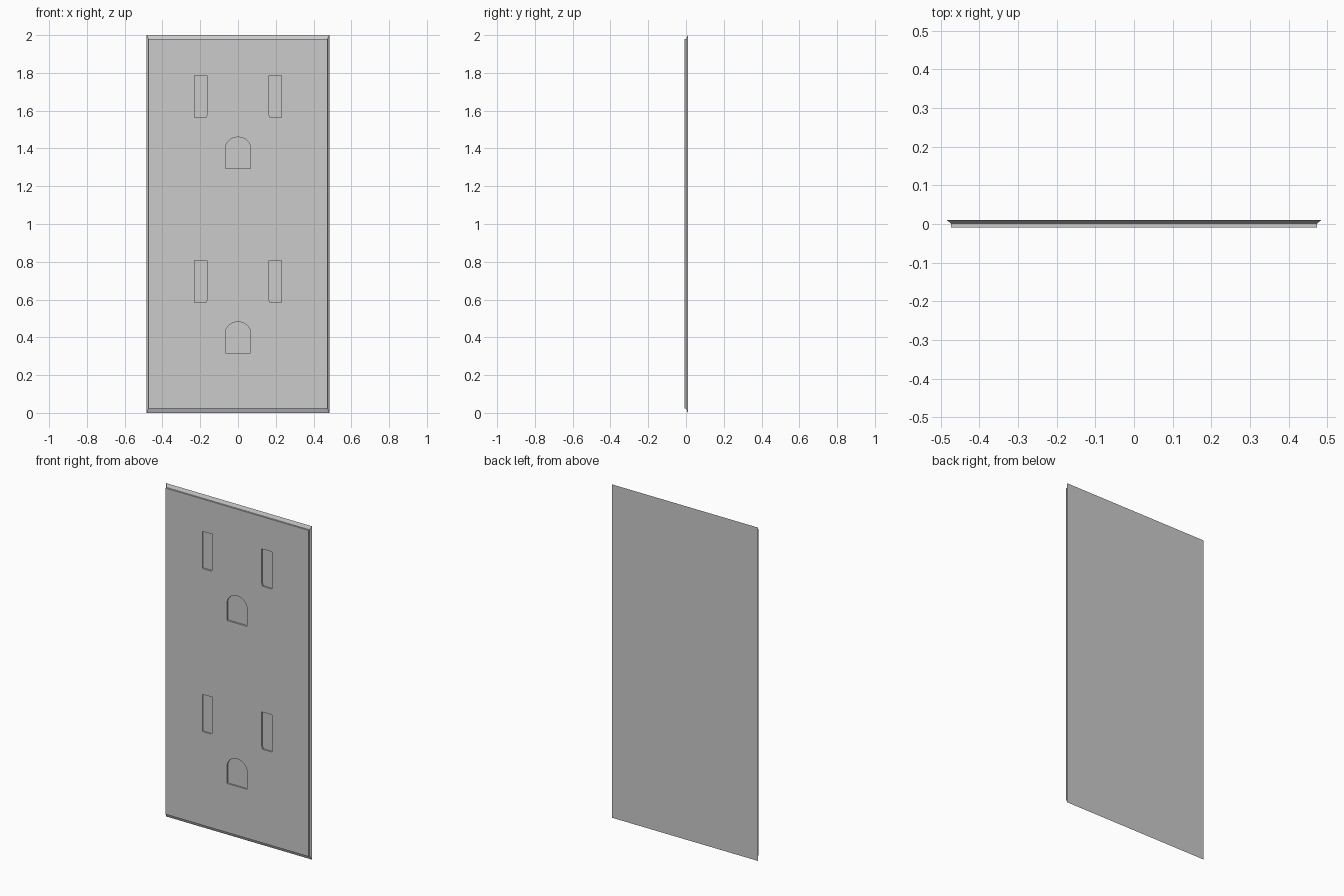
import bpy, bmesh, math

if "Cube" in bpy.data.objects:
    bpy.data.objects.remove(bpy.data.objects["Cube"])

BACK, MID, FRONT, FLOOR = 0.01, 0.001, -0.009, 0.0


def loft(name, rings):
    """Solid joining matching rings of (x, y, z) points, listed back to front."""
    bm = bmesh.new()
    loops = [[bm.verts.new(p) for p in ring] for ring in rings]
    n = len(loops[0])
    for a, b in zip(loops, loops[1:]):
        for i in range(n):
            j = (i + 1) % n
            bm.faces.new((a[i], a[j], b[j], b[i]))
    bm.faces.new(loops[0])
    bm.faces.new(loops[-1])
    bmesh.ops.recalc_face_normals(bm, faces=bm.faces)
    mesh = bpy.data.meshes.new(name)
    bm.to_mesh(mesh)
    bm.free()
    obj = bpy.data.objects.new(name, mesh)
    bpy.context.collection.objects.link(obj)
    return obj


def rect(w, z0, z1, y):
    return [(-w, y, z0), (w, y, z0), (w, y, z1), (-w, y, z1)]


# Wall plate with sloped rim and short straight front lip
plate = loft("outlet_plate", [rect(0.484, 0, 2, BACK),
                              rect(0.474, 0.023, 1.98, MID),
                              rect(0.474, 0.023, 1.98, FRONT)])


# Recesses cut into the front face
def cut(name, outline, z):
    cutter = loft(name, [[(x, y, z + h) for x, h in outline] for y in (FLOOR, FRONT - 0.02)])
    cutter.hide_render = True
    cutter.hide_set(True)
    mod = plate.modifiers.new(name, 'BOOLEAN')
    mod.operation = 'DIFFERENCE'
    mod.solver = 'EXACT'
    mod.object = cutter


# Blade slot with its inner lower corner clipped, and arched ground hole
slot = [(0.163, 0.018), (0.169, 0), (0.231, 0), (0.231, 0.223), (0.163, 0.223)]
arch = [(0.067 * math.cos(math.pi * i / 16), 0.104 + 0.061 * math.sin(math.pi * i / 16))
        for i in range(17)]
ground = [(-0.067, 0), (0.067, 0)] + arch

for level, base in (("lower", 0.317), ("upper", 1.295)):
    cut(level + "_ground_cutter", ground, base)
    for side, s in (("left", -1), ("right", 1)):
        cut(f"{level}_{side}_slot_cutter", [(s * x, h) for x, h in slot], base + 0.268)

# Apply the cuts and remove the helpers
bpy.context.view_layer.update()
cut_mesh = bpy.data.meshes.new_from_object(plate.evaluated_get(bpy.context.evaluated_depsgraph_get()))
cutters = [m.object for m in plate.modifiers]
plate.modifiers.clear()
plate.data = cut_mesh
for c in cutters:
    bpy.data.objects.remove(c)
